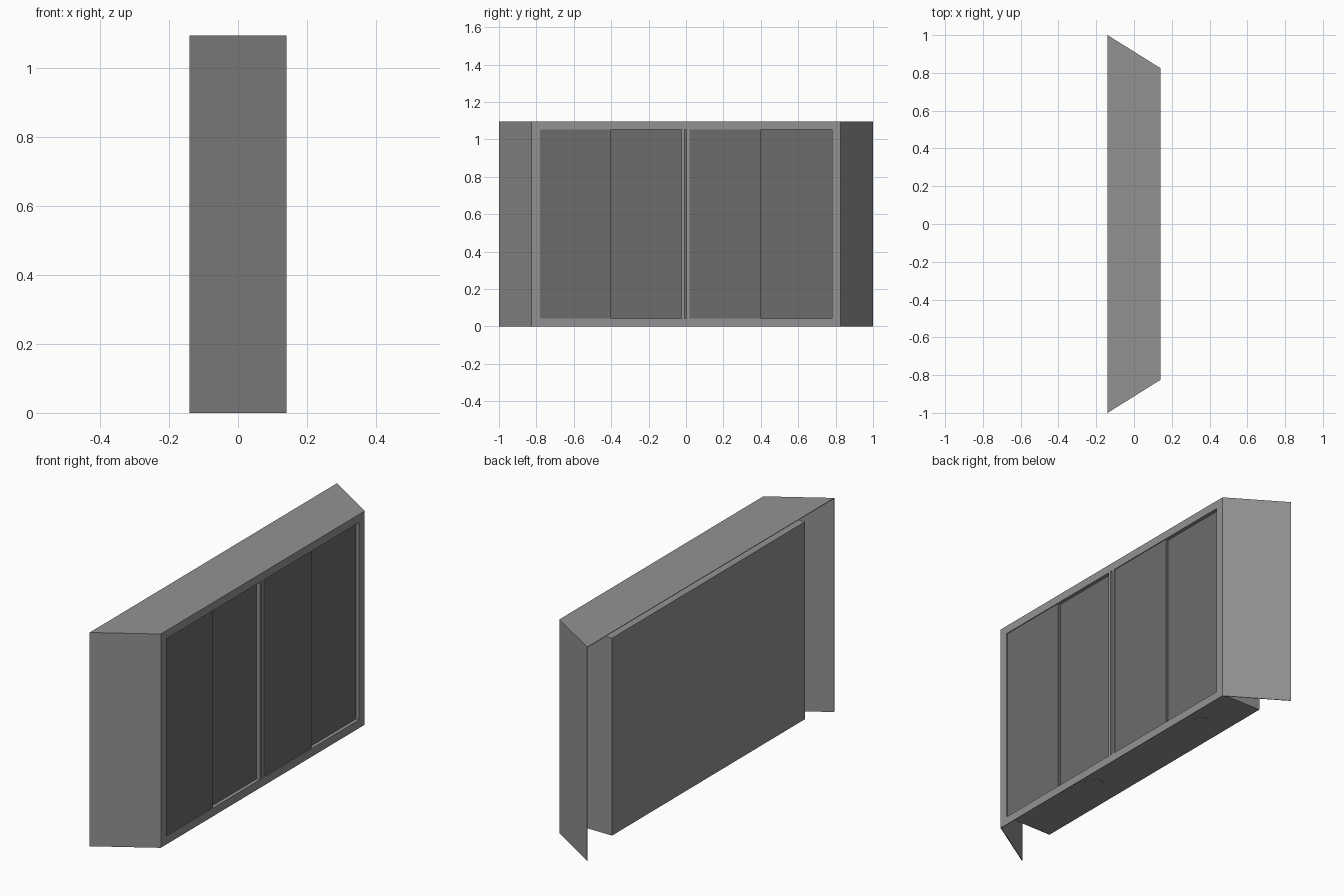
import bpy, bmesh, math

if "Cube" in bpy.data.objects:
    bpy.data.objects.remove(bpy.data.objects["Cube"])


def material(name, v):
    m = bpy.data.materials.new(name)
    m.diffuse_color = (v, v, v, 1)
    m.use_nodes = True
    m.node_tree.nodes["Principled BSDF"].inputs["Base Color"].default_value = m.diffuse_color
    return m


GREY = material("casing grey", 0.29)
DARK = material("panel dark grey", 0.15)

H = 1.095            # overall height
FX = 0.14            # front plane of the frame
BX = -0.127          # back plane of the inner body
W, OUT = 0.825, 1.0  # half widths at front and back
PW, PZ0, PZ1 = 0.78, 0.042, 1.053   # window opening


def prism(name, plan, z0, z1, mat):
    """Extrude a plan outline (x, y) from z0 to z1."""
    bm = bmesh.new()
    face = bm.faces.new([bm.verts.new((x, y, z0)) for x, y in plan])
    ext = bmesh.ops.extrude_face_region(bm, geom=[face])
    verts = [g for g in ext["geom"] if isinstance(g, bmesh.types.BMVert)]
    bmesh.ops.translate(bm, verts=verts, vec=(0, 0, z1 - z0))
    bmesh.ops.recalc_face_normals(bm, faces=bm.faces)
    me = bpy.data.meshes.new(name)
    bm.to_mesh(me)
    bm.free()
    me.materials.append(mat)
    ob = bpy.data.objects.new(name, me)
    bpy.context.collection.objects.link(ob)
    return ob


def box(name, x0, x1, y0, y1, z0, z1, mat):
    return prism(name, [(x0, y0), (x1, y0), (x1, y1), (x0, y1)], z0, z1, mat)


# Thin top sheet with splayed ends
prism("top_sheet", [(FX, -W), (FX, W), (-FX, OUT), (-FX, -OUT)], H - 0.003, H, GREY)

# Splayed side wings, open at the back and bottom
for s, side in ((-1, "left"), (1, "right")):
    prism("wing_" + side,
          [(FX, s * W), (-FX, s * OUT), (-FX, s * (OUT - 0.004)), (FX, s * (W - 0.004))],
          0, H - 0.003, GREY)

# Front frame
T = 0.003
for s, side in ((-1, "left"), (1, "right")):
    box("frame_stile_" + side, FX - T, FX, s * PW, s * (W - 0.002), 0, H - 0.003, GREY)
box("frame_bottom", FX - T, FX, -PW, PW, 0, PZ0, GREY)
box("frame_top", FX - T, FX, -PW, PW, PZ1, H - 0.003, GREY)

# Inner body behind the opening, with lips reaching forward to the frame
LIP = 0.002
box("body", BX, 0.115, -PW, PW, PZ0, PZ1, GREY)
for s, side in ((-1, "left"), (1, "right")):
    box("body_lip_" + side, 0.115, FX - T, s * PW, s * (PW + LIP), PZ0, PZ1, GREY)
box("body_lip_bottom", 0.115, FX - T, -PW, PW, PZ0 - LIP, PZ0, GREY)
box("body_lip_top", 0.115, FX - T, -PW, PW, PZ1, PZ1 + LIP, GREY)

# Two pairs of panels, the second of each pair set further back
for y0, y1, pair in ((-PW, -0.023, "left"), (0.02, PW, "right")):
    mid = (y0 + y1) / 2
    box("near_panel_" + pair, 0.115, FX - 0.004, y0, mid, PZ0, PZ1, DARK)
    box("far_panel_" + pair, 0.115, FX - 0.018, mid, y1, PZ0, PZ1, DARK)

# Twin centre bars with a dark gap between
box("centre_bar_left", 0.115, FX, -0.023, -0.008, PZ0, PZ1, GREY)
box("centre_bar_right", 0.115, FX, 0.004, 0.02, PZ0, PZ1, GREY)
box("centre_gap", 0.115, FX - 0.015, -0.008, 0.004, PZ0, PZ1, DARK)

# Shallow round caps on the underside
for i, (y, r) in enumerate(((-0.265, 0.045), (0.53, 0.03))):
    ring = [(0.027 + r * math.cos(a * math.tau / 24), y + r * math.sin(a * math.tau / 24))
            for a in range(24)]
    prism("underside_cap_%d" % (i + 1), ring, PZ0 - 0.003, PZ0 + 0.002, GREY)
